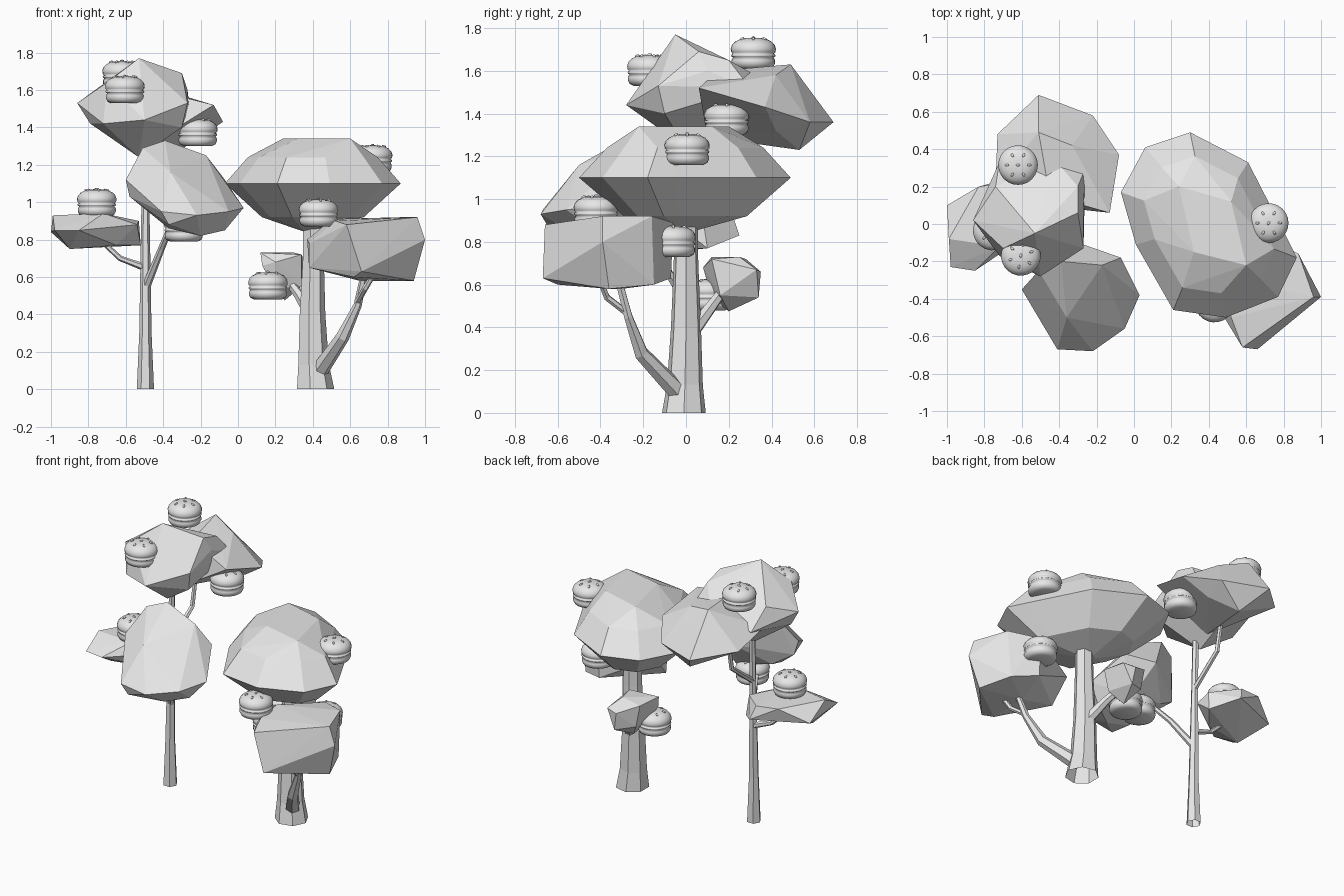
import bpy, bmesh, math
from mathutils import Vector, Matrix

grey = bpy.data.materials.new("plain_grey")
grey.diffuse_color = (0.8, 0.8, 0.8, 1)


def finish(name, bm, smooth=False):
    bmesh.ops.recalc_face_normals(bm, faces=bm.faces)
    me = bpy.data.meshes.new(name)
    for f in bm.faces:
        f.smooth = smooth
    bm.to_mesh(me)
    bm.free()
    me.materials.append(grey)
    return place(name, me)


def place(name, me, loc=(0, 0, 0), turn=0):
    ob = bpy.data.objects.new(name, me)
    ob.location = loc
    ob.rotation_euler.z = turn
    bpy.context.collection.objects.link(ob)
    return ob


def foliage(name, points):
    """Faceted clump: convex hull of a few corner points."""
    bm = bmesh.new()
    for p in points:
        bm.verts.new(p)
    res = bmesh.ops.convex_hull(bm, input=bm.verts)
    junk = {v for v in res["geom_interior"] + res["geom_unused"] if isinstance(v, bmesh.types.BMVert)}
    bmesh.ops.delete(bm, geom=list(junk), context='VERTS')
    return finish(name, bm)


def limb(name, path, sides=6):
    """Tapered faceted tube; path = (x, y, z, radius), open at the start."""
    bm = bmesh.new()
    pts = [Vector(p[:3]) for p in path]
    rings = []
    for i, p in enumerate(pts):
        d = (pts[min(i + 1, len(pts) - 1)] - pts[max(i - 1, 0)]).normalized()
        if i == 0 and p.z == 0:
            d = Vector((0, 0, 1))
        q = Vector((0, 0, 1)).rotation_difference(d)
        rings.append([bm.verts.new(p + q @ Vector((math.cos(a), math.sin(a), 0)) * path[i][3])
                      for a in (2 * math.pi * k / sides for k in range(sides))])
    for a, b in zip(rings, rings[1:]):
        for k in range(sides):
            n = (k + 1) % sides
            bm.faces.new((a[k], a[n], b[n], b[k]))
    bm.faces.new(rings[-1])
    return finish(name, bm)


# ---- slim tree: trunk and branches
limb("slim_trunk", [(-.495, -.02, 0, .046), (-.495, -.02, .3, .033), (-.495, -.015, .6, .028),
                    (-.495, -.01, .95, .022), (-.495, 0, 1.35, .02)])
limb("slim_branch_front", [(-.495, -.01, .54, .024), (-.41, -.14, .75, .018), (-.34, -.28, .92, .015)])
limb("slim_branch_side", [(-.495, -.01, .65, .02), (-.63, -.02, .7, .015), (-.76, -.02, .82, .013)])
limb("slim_branch_back", [(-.495, 0, .96, .018), (-.49, .21, 1.12, .016), (-.49, .26, 1.38, .014)])

# ---- slim tree: foliage
foliage("slim_crown_front", [
    (-.53, -.05, 1.77), (-.86, .02, 1.53), (-.74, .2, 1.6), (-.7, -.13, 1.64), (-.5, -.28, 1.44),
    (-.3, .06, 1.69), (-.3, .2, 1.65), (-.27, .1, 1.6), (-.27, -.13, 1.53), (-.79, 0, 1.42),
    (-.53, 0, 1.24), (-.3, -.1, 1.4), (-.72, -.17, 1.42), (-.42, .34, 1.57), (-.72, .33, 1.47),
    (-.26, .3, 1.52), (-.5, .25, 1.32)])
foliage("slim_crown_back", [
    (-.73, .48, 1.4), (-.51, .69, 1.36), (-.22, .58, 1.36), (-.08, .37, 1.43), (-.13, .06, 1.52),
    (-.51, .49, 1.63), (-.33, .42, 1.58), (-.74, .22, 1.47), (-.4, .53, 1.23), (-.24, .42, 1.32),
    (-.5, .1, 1.29), (-.45, .15, 1.6)])
foliage("slim_front_clump", [
    (-.51, -.25, 1.29), (-.39, -.2, 1.33), (-.17, -.22, 1.25), (-.07, -.18, 1.12), (.03, -.38, .97),
    (-.05, -.56, .95), (-.22, -.68, .93), (-.41, -.67, .95), (-.6, -.35, 1.12), (-.58, -.33, 1.03),
    (-.36, -.5, 1.16), (-.2, -.5, .82), (-.07, -.42, .85), (-.27, -.11, 1.1), (-.2, -.25, .9),
    (-.45, -.28, .95), (-.37, -.65, .88), (-.37, -.5, .86)])
foliage("slim_side_clump", [
    (-1, .1, .84), (-.99, -.08, .93), (-.98, -.23, .85), (-.85, -.25, .85), (-.83, .2, .93),
    (-.9, -.08, .75), (-.68, .22, .92), (-.65, .25, .83), (-.52, .1, .77), (-.53, .08, .9),
    (-.54, -.04, .88), (-.65, -.06, .77), (-.72, -.12, .94)])

# ---- stout tree: trunk and branches
limb("stout_trunk", [(.41, -.01, 0, .105), (.4, -.005, .13, .086), (.395, 0, .4, .072),
                     (.4, 0, .7, .059), (.4, 0, .95, .055)], 7)
limb("stout_branch_front", [(.43, -.03, .09, .048), (.56, -.21, .28, .036), (.64, -.27, .45, .022),
                            (.68, -.32, .64, .018)])
limb("stout_branch_fork", [(.64, -.28, .47, .016), (.68, -.37, .54, .016), (.74, -.41, .64, .014)])
limb("stout_branch_back", [(.4, .03, .38, .036), (.33, .12, .5, .028), (.27, .18, .58, .022)])

# ---- stout tree: broad crown, rings scaled from its equator outline
rim = [(-.07, .17), (.06, .41), (.3, .49), (.61, .33), (.7, .15), (.81, -.06),
       (.87, -.18), (.77, -.39), (.49, -.5), (.21, -.46), (.01, -.11)]
cx, cy = .4, 0
crown = [(cx + (x - cx) * s, cy + (y - cy) * s, z)
         for s, z in ((1, 1.1), (.74, 1.24), (.58, .92)) for x, y in rim]
crown += [(.24, .2, 1.34), (.6, -.22, 1.34), (.32, -.15, 1.34), (.52, .12, 1.34), (.36, 0, .84)]
foliage("stout_crown", crown)
foliage("stout_front_clump", [
    (.58, -.66, .88), (.66, -.67, .63), (1, -.39, .8), (.96, -.39, .92), (.94, -.36, .58),
    (.62, -.6, .6), (.88, -.16, .92), (.86, -.15, .6), (.7, -.06, .89), (.7, -.07, .63),
    (.37, -.2, .8), (.5, -.3, .91), (.38, -.33, .65), (.38, -.33, .78), (.52, -.5, .9),
    (.65, -.3, .58)])
foliage("stout_back_clump", [
    (.12, .12, .73), (.13, .11, .66), (.15, .28, .72), (.3, .25, .73), (.34, .12, .72), (.36, .33, .67),
    (.28, .35, .66), (.3, .34, .54), (.25, .2, .475), (.18, .28, .57), (.34, .16, .55), (.2, .08, .68),
    (.2, .12, .54)])

# ---- burger fruit: lathed bun, patty and top bun, with seeds
profile = [(0, -.075), (.075, -.075), (.094, -.066), (.102, -.05), (.102, -.035), (.095, -.022),
           (.101, -.02), (.104, -.014), (.101, -.008), (.096, -.006), (.104, .003), (.106, .018),
           (.1, .036), (.085, .052), (.06, .064), (.03, .069), (0, .07)]
bm = bmesh.new()
vs = [bm.verts.new((r, 0, z)) for r, z in profile]
es = [bm.edges.new(e) for e in zip(vs, vs[1:])]
bmesh.ops.spin(bm, geom=vs + es, axis=(0, 0, 1), cent=(0, 0, 0), angle=2 * math.pi,
               steps=24, use_merge=True)
bmesh.ops.remove_doubles(bm, verts=bm.verts, dist=.0005)
seeds = [(0, 0, .071)] + [(.06, 2 * math.pi * k / 6, .065) for k in range(6)]
for r, a, z in seeds:
    m = (Matrix.Rotation(a, 4, 'Z') @ Matrix.Translation((r, 0, z))
         @ Matrix.Rotation(.4 if r else 0, 4, 'Y') @ Matrix.Diagonal((.012, .007, .006, 1)))
    bmesh.ops.create_uvsphere(bm, u_segments=8, v_segments=5, radius=1, matrix=m)
first = finish("burger_1", bm, smooth=True)
spots = [(-.62, .315, 1.685), (-.605, -.17, 1.605), (-.215, .19, 1.375), (-.755, -.035, 1.0),
         (-.29, -.3, .865), (.72, .005, 1.235), (.43, -.42, .945), (.16, .11, .555), (.7, -.06, .805)]
first.location = spots[0]
for i, p in enumerate(spots[1:], 2):
    place(f"burger_{i}", first.data, p, i * .7)
